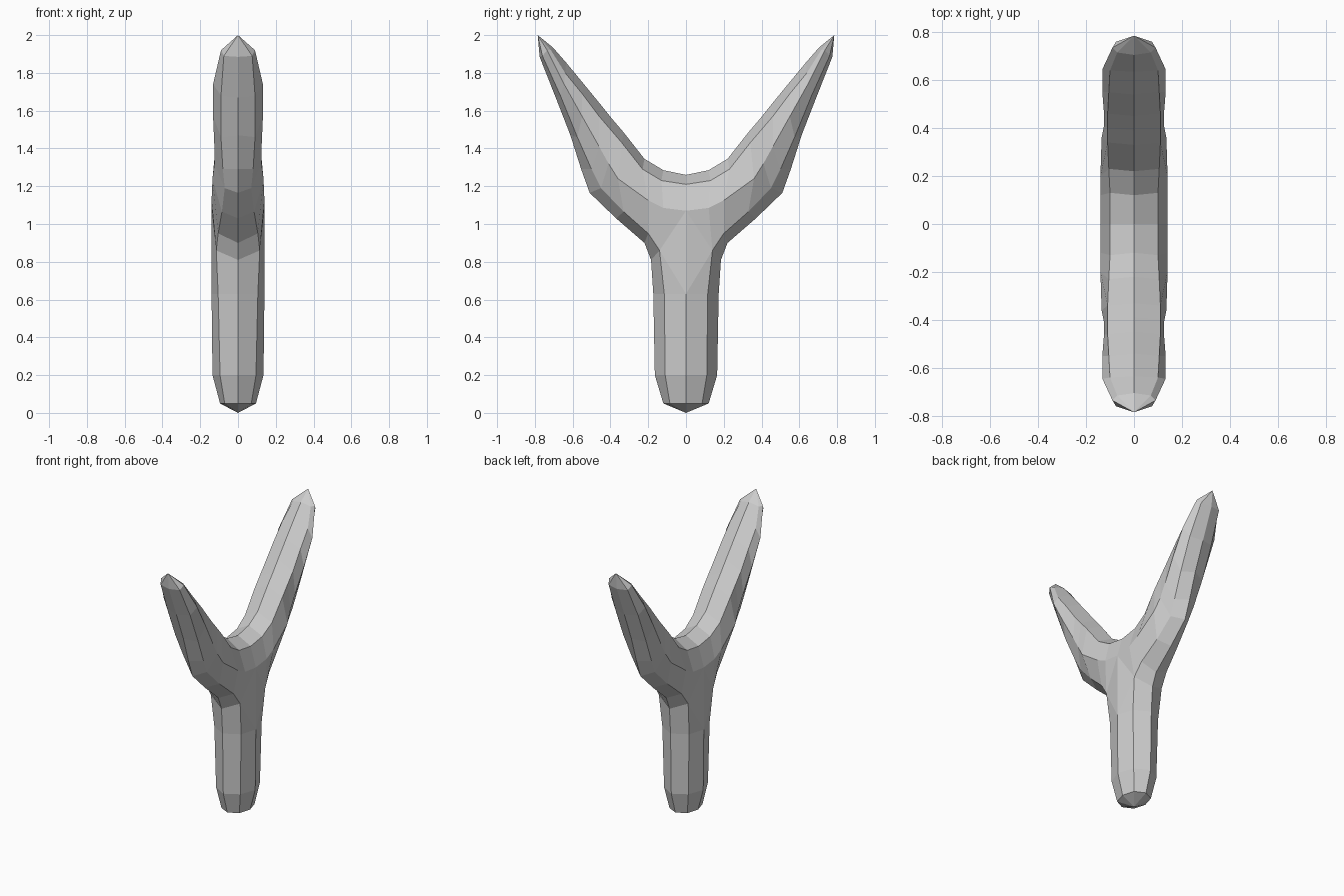
import bpy, bmesh

if "Cube" in bpy.data.objects:
    bpy.data.objects.remove(bpy.data.objects["Cube"])

# One quarter of the forked body (x >= 0, y >= 0), mirrored twice.
bm = bmesh.new()


def v(x, y, z):
    return bm.verts.new((x, y, z))


def strip(a, b):
    for i in range(len(a) - 1):
        bm.faces.new((a[i], a[i + 1], b[i + 1], b[i]))


# Handle stations: z, half depth (y), half width (x), inset y, inset x
handle = []
for z, d, w, iy, ix in [(0.05, 0.12, 0.095, 0.085, 0.07),
                        (0.20, 0.165, 0.135, 0.11, 0.095),
                        (0.63, 0.173, 0.14, 0.115, 0.105)]:
    handle.append([v(0, d, z), v(ix, iy, z), v(w, 0, z)])
for a, b in zip(handle, handle[1:]):
    strip(a, b)

# Rounded butt
base = v(0, 0, 0)
bm.faces.new((base, handle[0][0], handle[0][1]))
bm.faces.new((base, handle[0][1], handle[0][2]))

# Arm stations: outer, outer inset, side, inner inset, inner as (y, z), then x of the middle three
arm_data = [
    ((.185, .81), (.14, .86), (.12, 1.085), (.13, 1.23), (.12, 1.285), (.115, .14, .10)),
    ((.22, .90), (.20, .95), (.20, 1.125), (.23, 1.29), (.22, 1.345), (.105, .14, .105)),
    ((.37, 1.03), (.33, 1.065), (.36, 1.24), (.34, 1.43), (.33, 1.485), (.085, .135, .11)),
    ((.51, 1.165), (.45, 1.19), (.41, 1.32), (.40, 1.50), (.39, 1.555), (.07, .125, .11)),
    ((.555, 1.29), (.50, 1.29), (.46, 1.41), (.46, 1.57), (.45, 1.63), (.08, .125, .11)),
    ((.612, 1.47), (.575, 1.46), (.55, 1.57), (.55, 1.69), (.54, 1.74), (.09, .132, .105)),
    ((.69, 1.67), (.665, 1.68), (.645, 1.74), (.64, 1.80), (.635, 1.855), (.09, .132, .10)),
    ((.775, 1.885), (.76, 1.89), (.735, 1.92), (.715, 1.92), (.705, 1.935), (.075, .09, .07)),
]
arm = []
for *pts, xs in arm_data:
    arm.append([v(x, *p) for x, p in zip((0, *xs, 0), pts)])
for a, b in zip(arm, arm[1:]):
    strip(a, b)

# Arm tip
tip = v(0, 0.785, 2.0)
for i in range(4):
    bm.faces.new((arm[-1][i], arm[-1][i + 1], tip))

# Crotch joining handle and arms
crotch = [v(.14, 0, 1.07), v(.10, 0, 1.21), v(0, 0, 1.26)]
strip(crotch, arm[0][2:])
strip(handle[-1][:2], arm[0][:2])
bm.faces.new((handle[-1][1], arm[0][1], handle[-1][2]))
bm.faces.new((handle[-1][2], arm[0][1], crotch[0]))
bm.faces.new((arm[0][1], arm[0][2], crotch[0]))

# Complete the body by mirroring
for axis in range(2):
    geo = bmesh.ops.duplicate(bm, geom=bm.verts[:] + bm.edges[:] + bm.faces[:])["geom"]
    for e in geo:
        if isinstance(e, bmesh.types.BMVert):
            e.co[axis] *= -1
bmesh.ops.remove_doubles(bm, verts=bm.verts[:], dist=0.0005)
bmesh.ops.recalc_face_normals(bm, faces=bm.faces[:])

mesh = bpy.data.meshes.new("forked_handle")
bm.to_mesh(mesh)
bm.free()
obj = bpy.data.objects.new("forked_handle", mesh)
bpy.context.collection.objects.link(obj)
